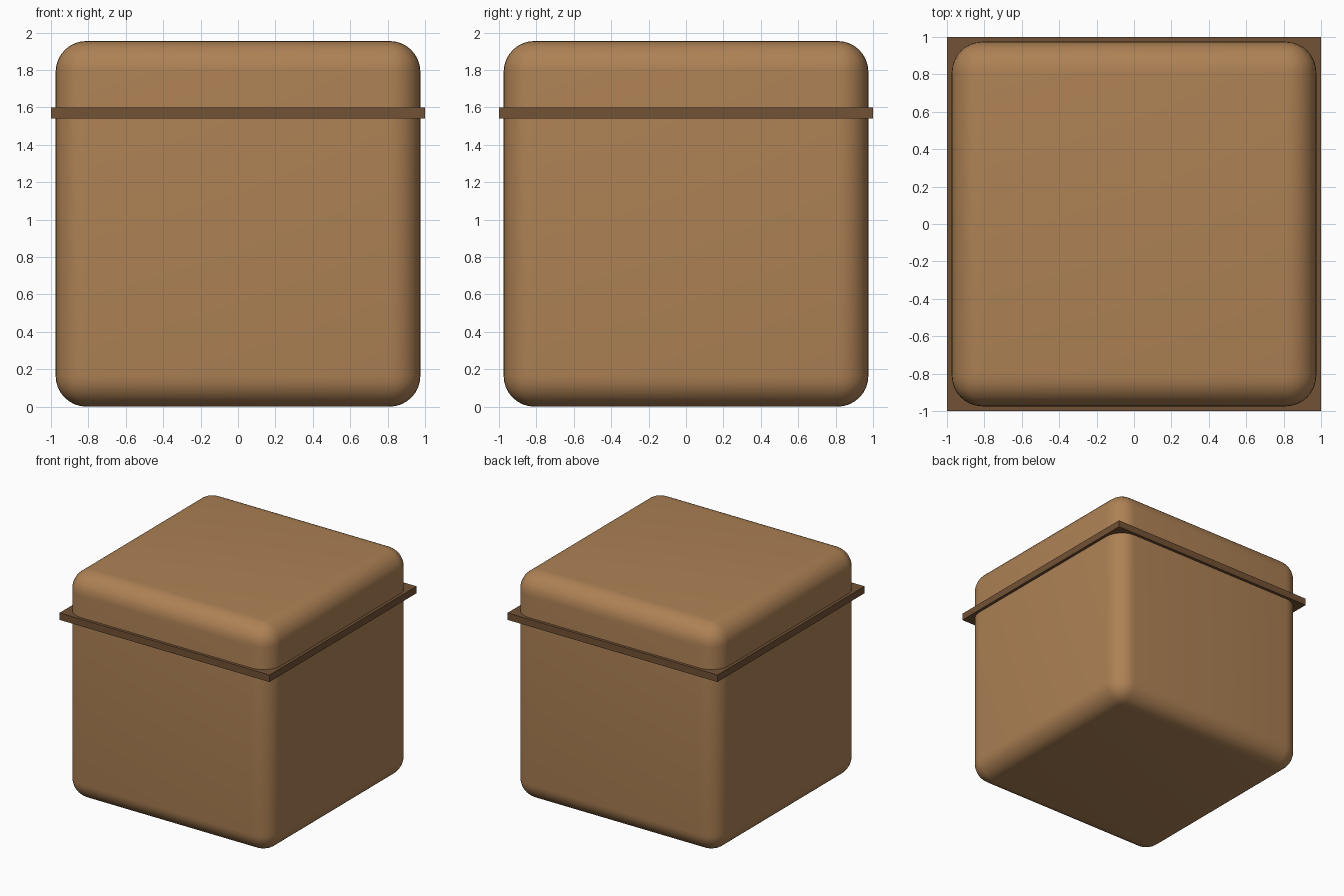
import bpy, math

if "Cube" in bpy.data.objects:
    bpy.data.objects.remove(bpy.data.objects["Cube"])


def material(name, color):
    mat = bpy.data.materials.new(name)
    mat.diffuse_color = (*color, 1)
    mat.use_nodes = True
    mat.node_tree.nodes["Principled BSDF"].inputs["Base Color"].default_value = mat.diffuse_color
    return mat


def box(name, width, z_low, z_high, mat):
    bpy.ops.mesh.primitive_cube_add(size=1, location=(0, 0, (z_low + z_high) / 2))
    obj = bpy.context.object
    obj.name = name
    obj.scale = (width, width, z_high - z_low)
    bpy.ops.object.transform_apply(location=False, rotation=False, scale=True)
    obj.data.materials.append(mat)
    return obj


wood = material("light_wood", (0.42, 0.22, 0.09))
dark_wood = material("dark_wood", (0.17, 0.085, 0.036))

# Rounded box body
body = box("box_body", 1.95, 0.0, 1.955, wood)
bevel = body.modifiers.new("rounded_edges", "BEVEL")
bevel.width = 0.165
bevel.segments = 8
bevel.limit_method = "NONE"
bpy.ops.object.modifier_apply(modifier=bevel.name)
bpy.ops.object.shade_smooth_by_angle(angle=math.radians(30))

# Thin square band marking the lid
box("lid_band", 2.0, 1.54, 1.60, dark_wood)
